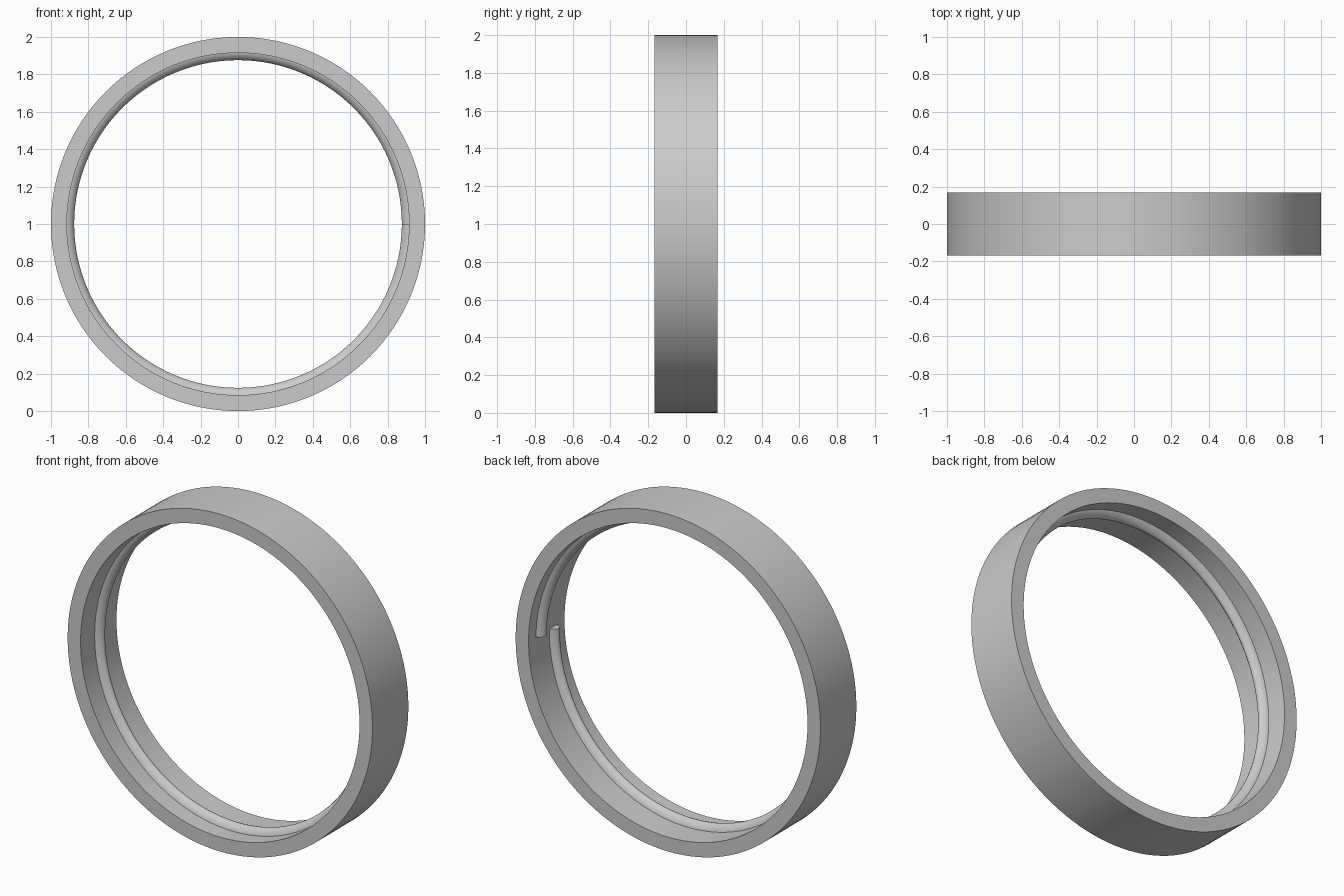
import bpy
from math import cos, sin, pi

if "Cube" in bpy.data.objects:
    bpy.data.objects.remove(bpy.data.objects["Cube"])

SEG = 128
CENTRE_Z = 1.0


def sweep(name, profile, pitch, start_y, closed):
    """Sweep a (radius, y) profile once around the y axis, with optional helical drop."""
    n = len(profile)
    count = SEG if closed else SEG + 1
    verts, faces = [], []
    for i in range(count):
        a = 2 * pi * i / SEG
        y0 = start_y - pitch * i / SEG
        for r, y in profile:
            verts.append((r * cos(a), y + y0, CENTRE_Z + r * sin(a)))
    for i in range(SEG):
        j = (i + 1) % count
        for k in range(n):
            m = (k + 1) % n
            faces.append((i * n + k, i * n + m, j * n + m, j * n + k))
    if not closed:
        faces.append(tuple(reversed(range(n))))
        faces.append(tuple(SEG * n + k for k in range(n)))
    mesh = bpy.data.meshes.new(name)
    mesh.from_pydata(verts, [], faces)
    mesh.update()
    obj = bpy.data.objects.new(name, mesh)
    bpy.context.collection.objects.link(obj)
    # consistent outward normals, smooth surfaces with crisp rims
    bpy.ops.object.select_all(action='DESELECT')
    obj.select_set(True)
    bpy.context.view_layer.objects.active = obj
    bpy.ops.object.mode_set(mode='EDIT')
    bpy.ops.mesh.select_all(action='SELECT')
    bpy.ops.mesh.normals_make_consistent(inside=False)
    bpy.ops.object.mode_set(mode='OBJECT')
    bpy.ops.object.shade_smooth_by_angle(angle=0.7)
    return obj


# Plain ring band
sweep("ring_band", [(1.0, -0.168), (1.0, 0.168), (0.915, 0.168), (0.915, -0.168)],
      0, 0, True)

# Single-turn rounded thread on the inside wall
hump = [(0.925, -0.036), (0.913, -0.036), (0.893, -0.024), (0.879, -0.010), (0.876, 0.0),
        (0.879, 0.010), (0.893, 0.024), (0.913, 0.036), (0.925, 0.036)]
sweep("inner_thread", hump, 0.126, 0.063, False)
